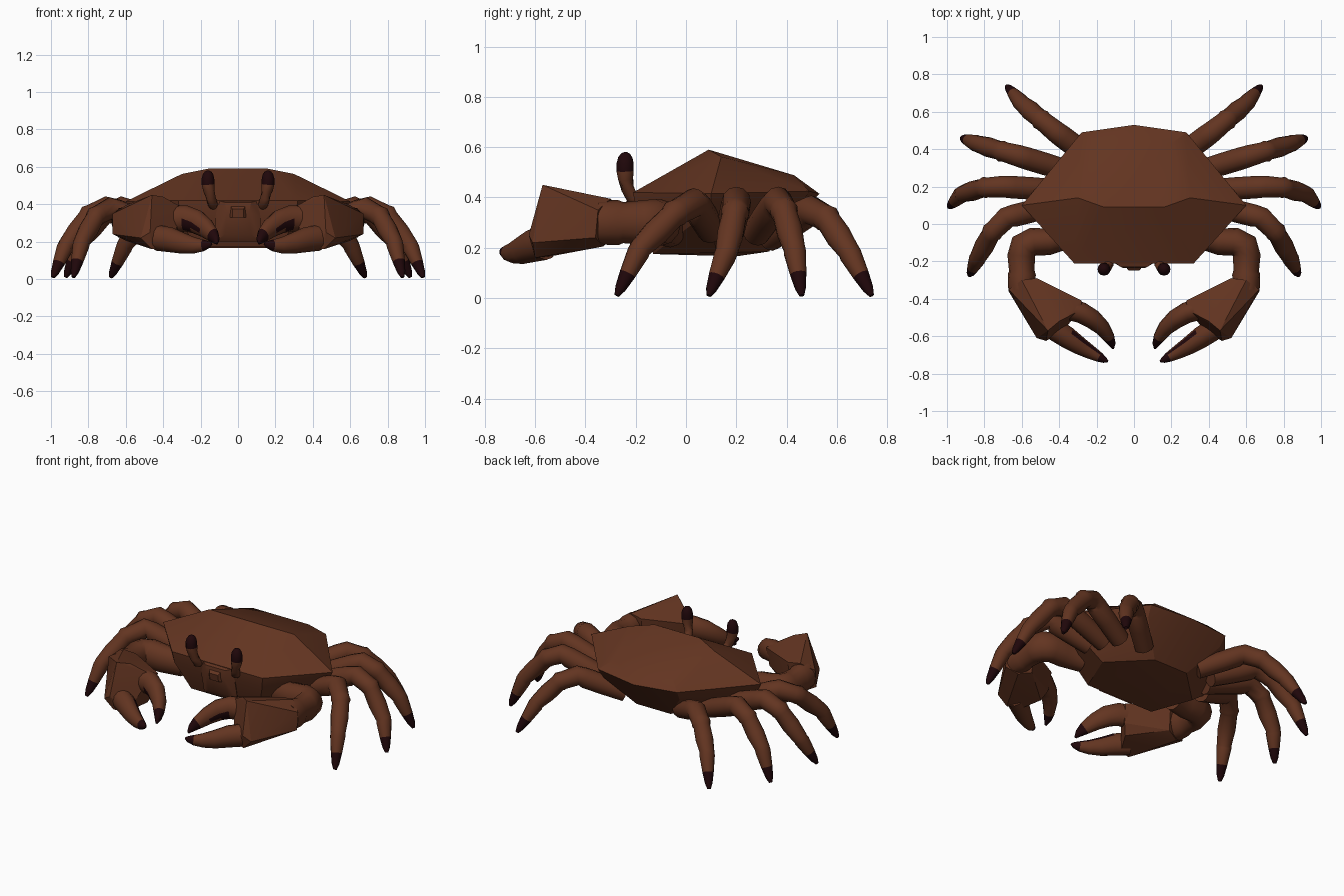
import bpy, bmesh, math
from mathutils import Vector

if "Cube" in bpy.data.objects:
    bpy.data.objects.remove(bpy.data.objects["Cube"])


def material(name, rgb):
    m = bpy.data.materials.new(name)
    m.diffuse_color = (*rgb, 1)
    m.use_nodes = True
    m.node_tree.nodes["Principled BSDF"].inputs["Base Color"].default_value = m.diffuse_color
    return m


BROWN = material("shell brown", (0.125, 0.035, 0.015))
DARK = material("dark tips", (0.014, 0.002, 0.003))


def finish(name, bm, angle):
    bmesh.ops.recalc_face_normals(bm, faces=bm.faces[:])
    me = bpy.data.meshes.new(name)
    bm.to_mesh(me)
    bm.free()
    me.materials.append(BROWN)
    me.materials.append(DARK)
    ob = bpy.data.objects.new(name, me)
    bpy.context.collection.objects.link(ob)
    bpy.ops.object.select_all(action='DESELECT')
    ob.select_set(True)
    bpy.context.view_layer.objects.active = ob
    bpy.ops.object.shade_smooth_by_angle(angle=math.radians(angle))
    return ob


def hull(name, pts, angle=24):
    bm = bmesh.new()
    vs = [bm.verts.new(p) for p in pts]
    r = bmesh.ops.convex_hull(bm, input=vs)
    junk = {g for g in r["geom_interior"] + r["geom_unused"] if isinstance(g, bmesh.types.BMVert)}
    bmesh.ops.delete(bm, geom=list(junk), context='VERTS')
    return finish(name, bm, angle)


def tube(name, pts, s=1, sides=12, dark_from=99, gap=None, tall=1.0):
    """Rings of radius r along (x, y, z, r); faces after ring dark_from,
    or turned toward the direction gap, are dark."""
    bm = bmesh.new()
    c = [Vector((p[0] * s, p[1], p[2])) for p in pts]
    rings = []
    for i, p in enumerate(c):
        t = (c[min(i + 1, len(c) - 1)] - c[max(i - 1, 0)]).normalized()
        ref = Vector((0, 1, 0)) if abs(t.z) > 0.95 else Vector((0, 0, 1))
        a = t.cross(ref).normalized()
        b = a.cross(t)
        r = pts[i][3]
        rings.append([bm.verts.new(p + r * (math.cos(k * math.tau / sides) * a
                      + tall * math.sin(k * math.tau / sides) * b)) for k in range(sides)])
    bm.faces.new(rings[0])
    bm.faces.new(rings[-1]).material_index = 1 if dark_from < 99 else 0
    g = Vector((gap[0] * s, gap[1], gap[2])).normalized() if gap else None
    for i in range(len(c) - 1):
        mid = (c[i] + c[i + 1]) / 2
        for k in range(sides):
            q = [rings[i][k], rings[i][(k + 1) % sides],
                 rings[i + 1][(k + 1) % sides], rings[i + 1][k]]
            f = bm.faces.new(q)
            out = (f.calc_center_median() - mid).normalized()
            if i >= dark_from or (g and i > 0 and out.dot(g) > 0.9):
                f.material_index = 1
    return finish(name, bm, 50)


def mix(a, b, t, r):
    return (*(Vector(a).lerp(Vector(b), t)), r)


# carapace: faceted top, crisp rim, tapered underside
half = [(.16, .09, .59), (.30, .14, .562), (.20, .43, .488),
        (.28, .49, .425), (.60, .10, .415), (.32, -.21, .42),
        (.27, .45, .36), (.57, .10, .35), (.31, -.20, .35),
        (.34, .12, .18), (.24, -.13, .175), (.12, .33, .185), (.15, .2, .166)]
hull("carapace", [(x * s, y, z) for x, y, z in half for s in (1, -1)] + [(0, .53, .415)])

# brow and mouth
hull("brow", [(x * s, y, z) for x, y, z in
              [(.11, -.2, .42), (.07, -.23, .41), (.12, -.2, .33), (.06, -.235, .36),
               (.12, -.17, .2), (.07, -.2, .24)] for s in (1, -1)])
hull("mouth", [(x * s, y, z) for x, y, z in
               [(.045, -.22, .40), (.03, -.248, .375), (.05, -.22, .33),
                (.03, -.24, .33)] for s in (1, -1)])

# legs: root, knee, joint, bend, tip
legs = [
    ((.42, .10, .27), (.68, .035, .38), (.76, -.045, .335), (.835, -.18, .20), (.88, -.275, .01)),
    ((.38, .18, .27), (.70, .20, .385), (.80, .195, .34), (.92, .16, .18), (.99, .09, .01)),
    ((.34, .28, .26), (.62, .365, .385), (.71, .39, .345), (.84, .43, .20), (.922, .46, .01)),
    ((.20, .33, .24), (.42, .495, .35), (.50, .56, .315), (.60, .645, .19), (.68, .738, .01)),
]
for s in (1, -1):
    for n, (root, knee, joint, bend, tip) in enumerate(legs):
        pts = [(*root, .056), mix(root, knee, .5, .060), mix(root, knee, .85, .060),
               (*knee, .058), mix(knee, joint, .80, .053), (*joint, .057),
               mix(joint, bend, .10, .050), mix(joint, bend, .55, .053), (*bend, .044),
               mix(bend, tip, .1, .045), mix(bend, tip, .55, .033),
               mix(bend, tip, .85, .022), mix(bend, tip, 1, .010)]
        tube("leg_%d" % (n + 1), pts, s, dark_from=10)

    # claw arm with rounded elbow
    tube("claw_arm", [(.34, -.06, .28, .066), (.46, -.095, .295, .072), (.54, -.095, .30, .076),
                      (.59, -.12, .30, .078), (.603, -.17, .30, .074), (.60, -.25, .30, .068),
                      (.60, -.27, .30, .075), (.60, -.35, .30, .072)], s, 12, tall=1.2)
    # palm
    palm = [(.67, -.36, .24), (.67, -.35, .35), (.60, -.30, .395), (.52, -.29, .385),
            (.52, -.30, .23), (.60, -.33, .205), (.28, -.41, .37), (.285, -.46, .375),
            (.46, -.57, .45), (.40, -.52, .44), (.47, -.625, .25), (.52, -.61, .22), (.46, -.60, .16),
            (.38, -.57, .16), (.32, -.46, .19), (.29, -.43, .25)]
    hull("palm", [(x * s, y, z) for x, y, z in palm])
    # upper and lower fingers, dark at the tips and along the gap
    tube("upper_finger", [(.36, -.45, .32, .06), (.28, -.475, .325, .056), (.22, -.51, .305, .052),
                          (.17, -.555, .27, .043), (.135, -.605, .235, .032),
                          (.118, -.64, .21, .020), (.112, -.664, .19, .006)],
         s, dark_from=4, gap=(.45, -.75, -.5), tall=1.25)
    tube("lower_finger", [(.43, -.56, .22, .06), (.36, -.605, .21, .058), (.29, -.652, .19, .048),
                          (.23, -.687, .18, .037), (.185, -.712, .18, .027),
                          (.155, -.728, .185, .016), (.14, -.735, .19, .005)],
         s, dark_from=4, gap=(-.45, .55, .7), tall=1.15)

    # eye stalks with dark eyes
    tube("eye_stalk", [(.13, -.18, .385, .020), (.135, -.215, .40, .026), (.145, -.232, .435, .026),
                       (.156, -.24, .475, .030), (.16, -.242, .505, .034), (.161, -.242, .535, .034),
                       (.16, -.241, .56, .028), (.16, -.24, .575, .017), (.16, -.24, .58, .006)],
         s, dark_from=4)
